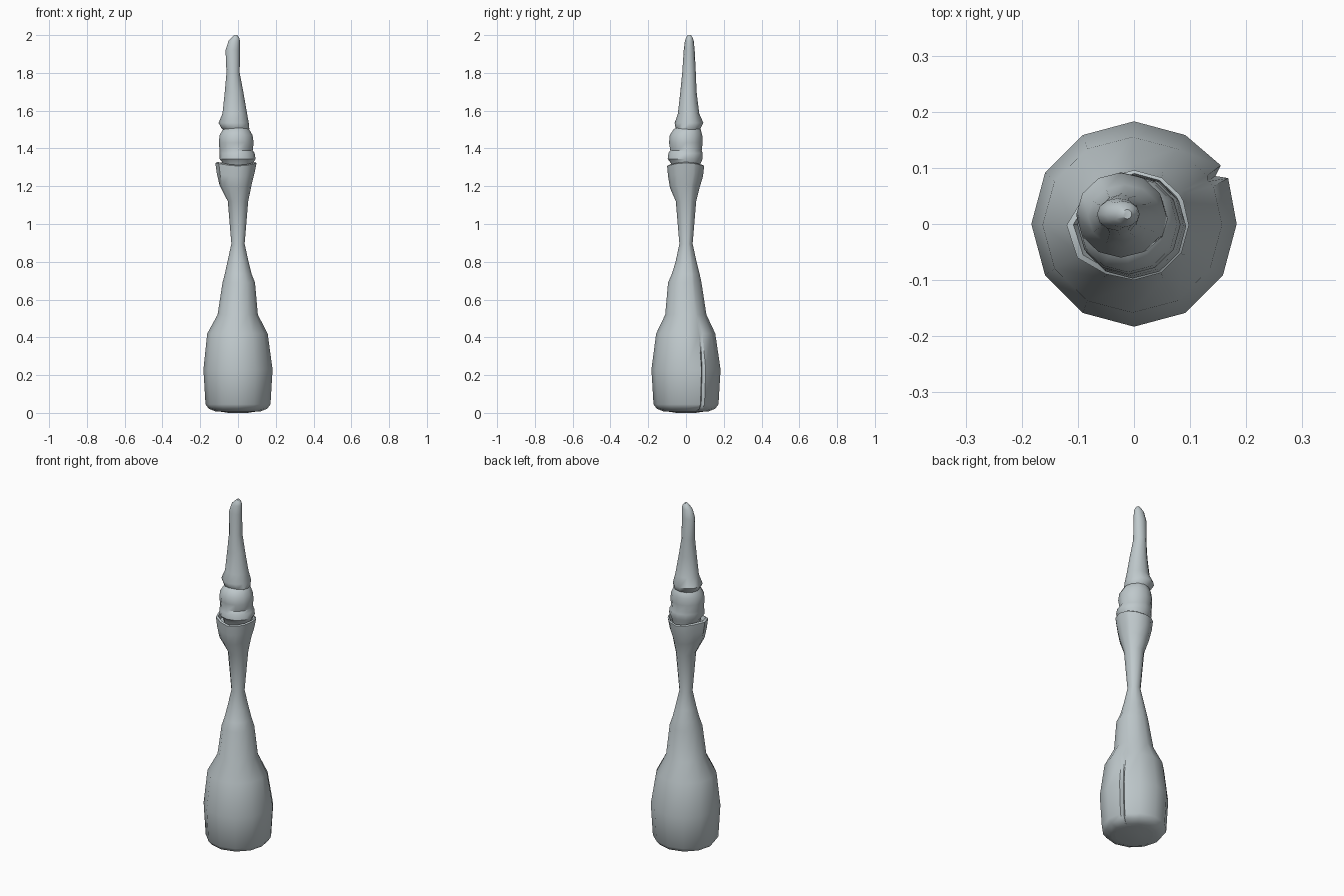
import bpy, math

mat = bpy.data.materials.new("blue grey")
mat.diffuse_color = (0.52, 0.58, 0.60, 1)


def lathe(name, rings, angles, shape=None, sharp=40):
    """Skin rings given as (z, xmin, xmax, ymin, ymax) and close both ends."""
    verts, faces, n = [], [], len(angles)
    for z, x0, x1, y0, y1 in rings:
        for i, a in enumerate(angles):
            k, dz = shape(z, i, a) if shape else (1, 0)
            t = math.radians(a)
            verts.append(((x0 + x1) / 2 + k * (x1 - x0) / 2 * math.cos(t),
                          (y0 + y1) / 2 + k * (y1 - y0) / 2 * math.sin(t), z + dz))
    for r in range(len(rings) - 1):
        for i in range(n):
            j = (i + 1) % n
            faces.append((r * n + i, r * n + j, (r + 1) * n + j, (r + 1) * n + i))
    faces.append(tuple(range(n))[::-1])
    faces.append(tuple(range((len(rings) - 1) * n, len(rings) * n)))
    me = bpy.data.meshes.new(name)
    me.from_pydata(verts, [], faces)
    me.materials.append(mat)
    ob = bpy.data.objects.new(name, me)
    bpy.context.collection.objects.link(ob)
    bpy.ops.object.select_all(action='DESELECT')
    ob.select_set(True)
    bpy.context.view_layer.objects.active = ob
    bpy.ops.object.shade_smooth_by_angle(angle=math.radians(sharp))
    return ob


def sym(z, r):
    return (z, -r, r, -r, r)


TWELVE = [30 * i for i in range(12)]


# Body: bulbous base with a vertical notch, narrow waist, flared cup with a lip
def body_shape(z, i, a):
    k, dz = 1, 0
    if z < 0.5:                                   # notch at the back right
        fade = min(1, (0.5 - z) / 0.25)
        k += {1: 0.02, 2: -0.08, 3: 0.02}.get(i, 0) * fade
    if 1.15 < z:                                  # spout-like bulge on the left
        d = abs(a - 192)
        k += 0.26 * math.exp(-(d / 32) ** 2)
        dz = 0.008 * math.cos(math.radians(2 * a))
    return k, dz


body_angles = [0, 26, 30.5, 34] + TWELVE[2:]
lathe("body", [
    sym(0.008, 0.12), sym(0.022, 0.155), sym(0.045, 0.172), sym(0.23, 0.183),
    (0.42, -0.163, 0.157, -0.158, 0.155), (0.52, -0.108, 0.105, -0.11, 0.108),
    (0.69, -0.082, 0.090, -0.095, 0.082), (0.735, -0.070, 0.072, -0.075, 0.072),
    (0.80, -0.056, 0.056, -0.055, 0.056),
    sym(0.895, 0.035), sym(1.12, 0.054), (1.20, -0.081, 0.072, -0.085, 0.072),
    (1.26, -0.092, 0.087, -0.095, 0.09), (1.315, -0.098, 0.098, -0.10, 0.096),
    (1.32, -0.088, 0.090, -0.092, 0.09), (1.295, -0.080, 0.080, -0.082, 0.08),
], body_angles, body_shape)

# Foot disc: shallow underside touching the ground
lathe("foot", [sym(0, 0.05), sym(0.012, 0.13)], TWELVE)

# Collar: rounded joint with a small bead at its base
lathe("collar", [
    (1.285, -0.075, 0.070, -0.070, 0.075), (1.322, -0.080, 0.080, -0.080, 0.078),
    (1.345, -0.098, 0.093, -0.097, 0.088), (1.375, -0.097, 0.088, -0.093, 0.088),
    (1.39, -0.098, 0.078, -0.083, 0.083), (1.43, -0.101, 0.083, -0.09, 0.088),
    (1.47, -0.098, 0.077, -0.086, 0.086), (1.50, -0.080, 0.060, -0.067, 0.078),
    (1.515, -0.065, 0.045, -0.045, 0.065),
], TWELVE)

# Tip: flared foot tapering to a slanted rounded point
lathe("tip", [
    (1.495, -0.070, 0.050, -0.045, 0.070), (1.503, -0.085, 0.060, -0.055, 0.076),
    (1.535, -0.103, 0.057, -0.060, 0.092), (1.585, -0.082, 0.048, -0.043, 0.070),
    (1.70, -0.070, 0.028, -0.030, 0.056), (1.80, -0.061, 0.009, -0.020, 0.052),
    (1.92, -0.066, 0.010, -0.012, 0.046), (1.97, -0.050, 0.010, -0.006, 0.041),
    (1.985, -0.035, 0.007, 0.000, 0.036), (2.0, -0.020, -0.004, 0.009, 0.026),
], TWELVE, sharp=50)
